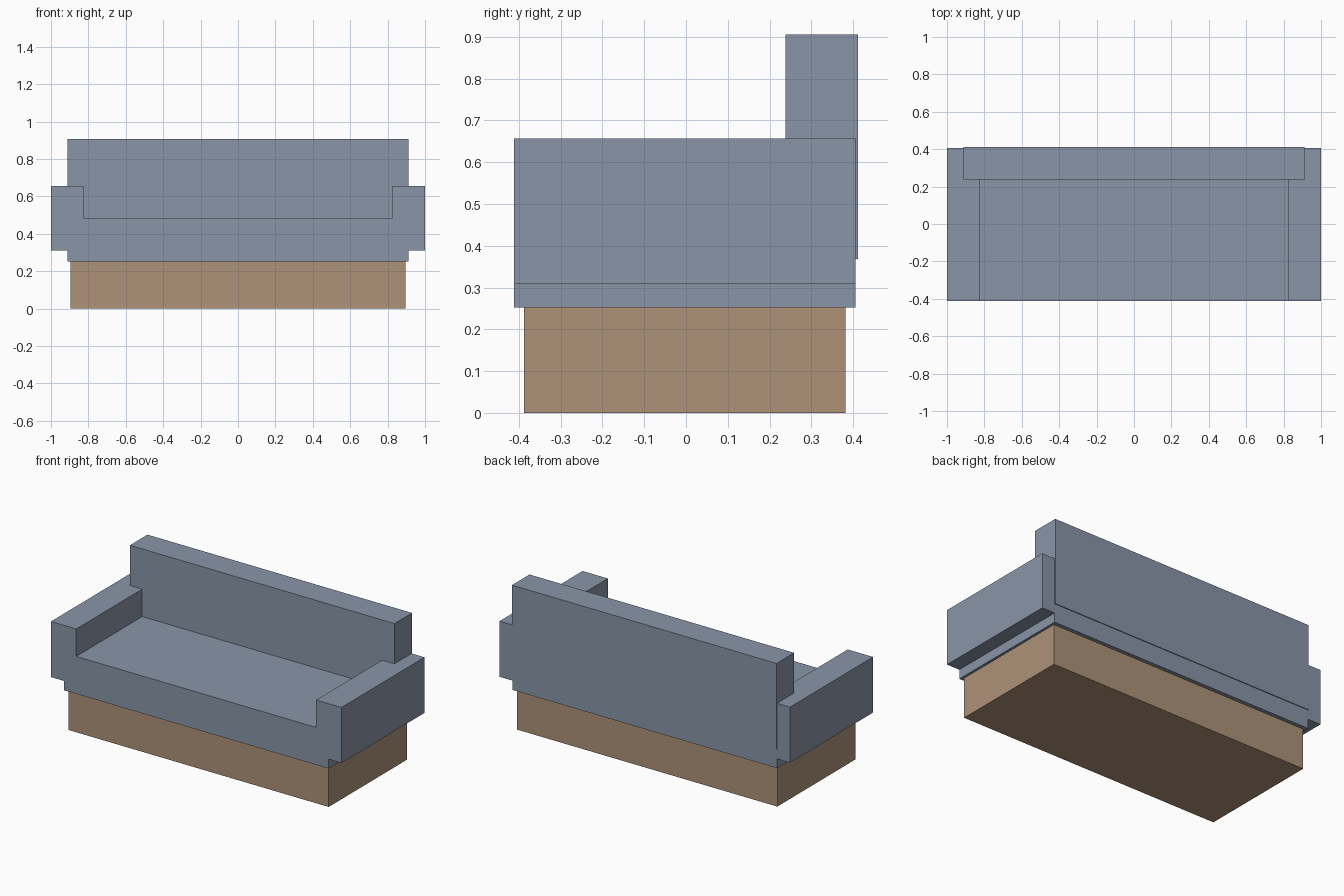
import bpy, bmesh

if "Cube" in bpy.data.objects:
    bpy.data.objects.remove(bpy.data.objects["Cube"])


def material(name, color):
    m = bpy.data.materials.new(name)
    m.diffuse_color = color
    m.use_nodes = True
    m.node_tree.nodes["Principled BSDF"].inputs["Base Color"].default_value = m.diffuse_color
    return m


def extrude_profile(name, half, y0, y1, mat):
    """Mirror a right-hand (x, z) outline across x = 0 and extrude it along y."""
    outline = half + [(-x, z) for x, z in reversed(half)]
    bm = bmesh.new()
    face = bm.faces.new([bm.verts.new((x, y0, z)) for x, z in outline])
    ext = bmesh.ops.extrude_face_region(bm, geom=[face])
    moved = [g for g in ext["geom"] if isinstance(g, bmesh.types.BMVert)]
    bmesh.ops.translate(bm, verts=moved, vec=(0, y1 - y0, 0))
    bmesh.ops.recalc_face_normals(bm, faces=bm.faces)
    mesh = bpy.data.meshes.new(name)
    bm.to_mesh(mesh)
    bm.free()
    mesh.materials.append(mat)
    obj = bpy.data.objects.new(name, mesh)
    bpy.context.collection.objects.link(obj)
    return obj


fabric = material("blue_grey_fabric", (0.25, 0.30, 0.39, 1))
wood = material("tan_wood", (0.42, 0.29, 0.19, 1))

# Plinth under the seat
extrude_profile("base", [(0.896, 0.0), (0.896, 0.252)], -0.388, 0.382, wood)

# Seat and both arms share one stepped outline with flush fronts
extrude_profile("seat_and_arms",
                [(0.911, 0.252), (0.911, 0.310), (1.0, 0.310),
                 (1.0, 0.656), (0.826, 0.656), (0.826, 0.485)],
                -0.411, 0.406, fabric)

# Backrest, standing slightly proud of the rear
extrude_profile("backrest", [(0.911, 0.368), (0.911, 0.906)], 0.238, 0.411, fabric)
